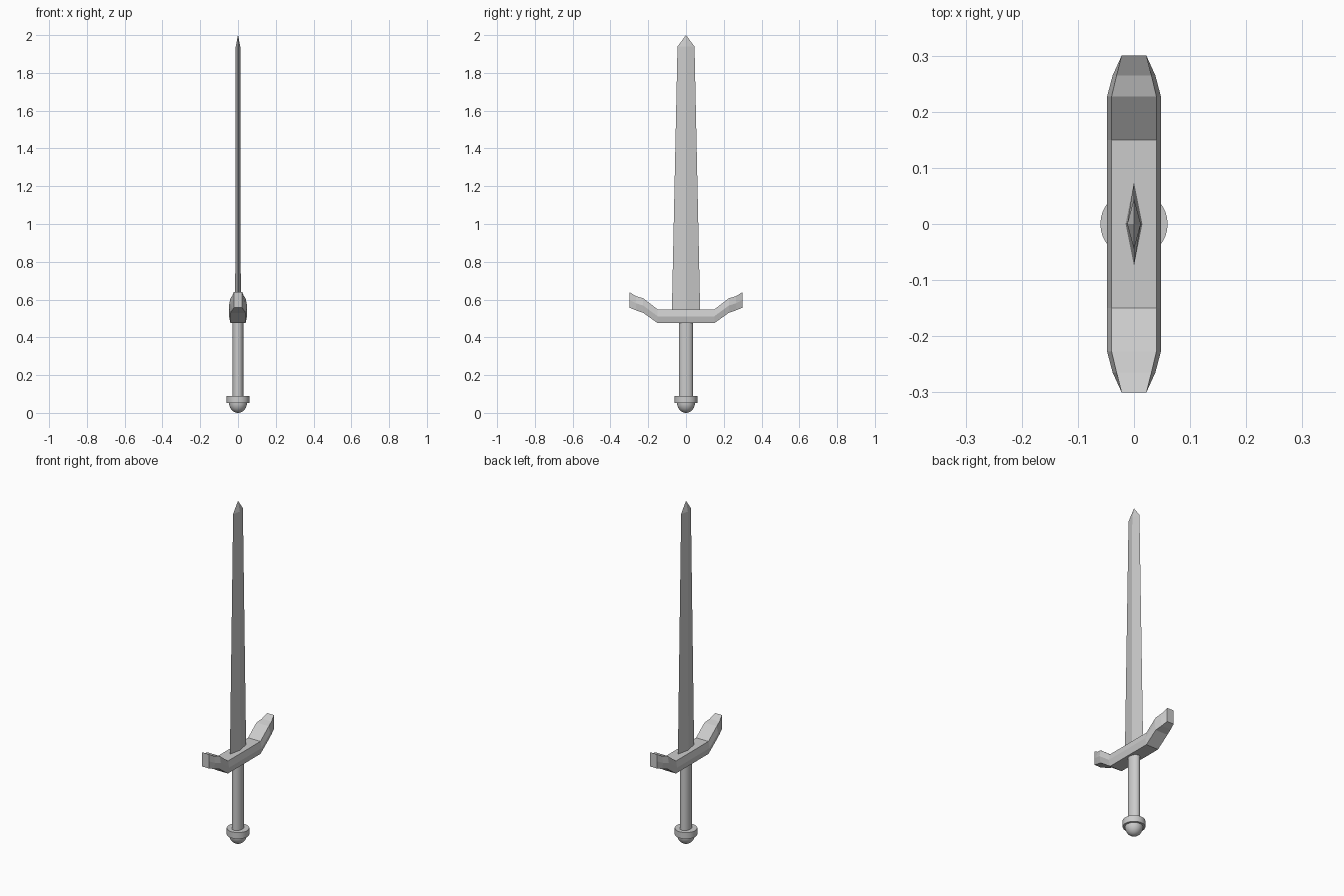
import bpy, bmesh, math

if "Cube" in bpy.data.objects:
    bpy.data.objects.remove(bpy.data.objects["Cube"])

steel = bpy.data.materials.new("grey steel")
steel.diffuse_color = (0.6, 0.6, 0.6, 1)
steel.use_nodes = True
steel.node_tree.nodes["Principled BSDF"].inputs["Base Color"].default_value = steel.diffuse_color


def finish(name, bm, smooth=False):
    bmesh.ops.remove_doubles(bm, verts=bm.verts, dist=1e-5)
    bmesh.ops.recalc_face_normals(bm, faces=bm.faces)
    me = bpy.data.meshes.new(name)
    bm.to_mesh(me)
    bm.free()
    me.materials.append(steel)
    ob = bpy.data.objects.new(name, me)
    bpy.context.collection.objects.link(ob)
    if smooth:
        bpy.ops.object.select_all(action='DESELECT')
        bpy.context.view_layer.objects.active = ob
        ob.select_set(True)
        bpy.ops.object.shade_smooth_by_angle(angle=math.radians(35))
    return ob


def loft(name, rings, smooth=False):
    """Skin a list of equal-length point rings and cap both ends."""
    bm = bmesh.new()
    loops = [[bm.verts.new(p) for p in r] for r in rings]
    n = len(loops[0])
    for a, b in zip(loops, loops[1:]):
        for i in range(n):
            j = (i + 1) % n
            bm.faces.new((a[i], a[j], b[j], b[i]))
    bm.faces.new(loops[0])
    bm.faces.new(loops[-1])
    return finish(name, bm, smooth)


def ellipse(rx, ry, z, n=32):
    return [(rx * math.cos(2 * math.pi * i / n), ry * math.sin(2 * math.pi * i / n), z)
            for i in range(n)]


# blade: diamond section tapering to a short point
def diamond(hx, hy, z):
    return [(hx, 0, z), (0, hy, z), (-hx, 0, z), (0, -hy, z)]


loft("blade", [diamond(0.015, 0.075, 0.53), diamond(0.012, 0.045, 1.94),
               diamond(0.0002, 0.0002, 2.0)])

# crossguard: six-sided section swept along y, arms bent upward
# y, bottom z, top z, half width of top and bottom, half width at the middle
half = [(0.15, 0.475, 0.548, 0.040, 0.048),
        (0.227, 0.53, 0.607, 0.040, 0.048),
        (0.265, 0.543, 0.618, 0.031, 0.038),
        (0.30, 0.557, 0.64, 0.022, 0.022)]


def guard_ring(y, b, t, w, m):
    c = (b + t) / 2
    return [(w, y, t), (m, y, c), (w, y, b), (-w, y, b), (-m, y, c), (-w, y, t)]


stations = [(-s[0],) + s[1:] for s in reversed(half)] + half
loft("crossguard", [guard_ring(*s) for s in stations])

# grip: slightly oval rod
loft("grip", [ellipse(0.029, 0.038, 0.07), ellipse(0.029, 0.038, 0.49)], True)

# pommel: collar with a rounded cap below
loft("pommel_collar", [ellipse(0.06, 0.06, 0.053), ellipse(0.06, 0.06, 0.09)], True)
dome = []
for k in range(9):
    a = math.pi / 2 * max(k / 8, 0.01)
    r = 0.048 * math.sin(a)
    dome.append(ellipse(r, r, 0.055 * (1 - math.cos(a)) if k else 0))
loft("pommel_cap", dome, True)
